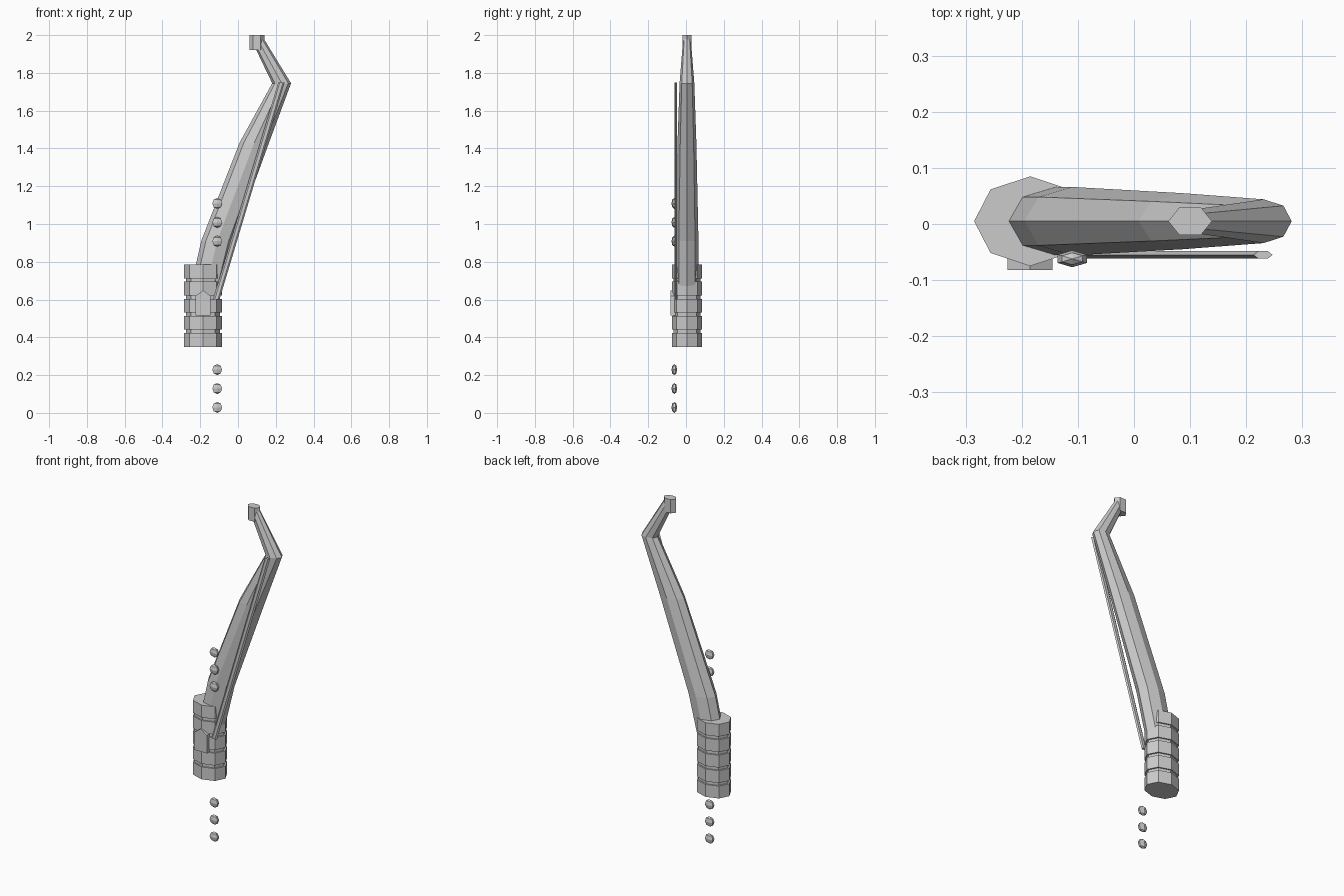
import bpy, bmesh
from math import cos, sin, tau
from mathutils import Matrix

if "Cube" in bpy.data.objects:
    bpy.data.objects.remove(bpy.data.objects["Cube"])


def make(name, bm):
    bmesh.ops.recalc_face_normals(bm, faces=bm.faces)
    mesh = bpy.data.meshes.new(name)
    bm.to_mesh(mesh)
    bm.free()
    ob = bpy.data.objects.new(name, mesh)
    bpy.context.collection.objects.link(ob)
    return ob


def loft(name, rings, sides):
    """Rings are (x, y, z, rx, ry), all level, joined and capped."""
    bm = bmesh.new()
    loops = []
    for x, y, z, rx, ry in rings:
        loops.append([bm.verts.new((x + rx * cos(tau * i / sides),
                                    y + ry * sin(tau * i / sides), z))
                      for i in range(sides)])
    for a, b in zip(loops, loops[1:]):
        for i in range(sides):
            j = (i + 1) % sides
            bm.faces.new((a[i], a[j], b[j], b[i]))
    bm.faces.new(loops[0])
    bm.faces.new(loops[-1])
    return make(name, bm)


# Grip: octagonal bands separated by shallow steps
GX, GY, Z0, Z1, BANDS = -0.185, 0.005, 0.35, 0.785, 5
pitch = (Z1 - Z0) / (BANDS - 0.2)
rings = []
for k in range(BANDS):
    a = Z0 + k * pitch
    b = a + 0.8 * pitch
    rings += [(GX, GY, a, 0.1, 0.08), (GX, GY, b, 0.1, 0.08)]
    if k < BANDS - 1:
        rings += [(GX, GY, b, 0.09, 0.072), (GX, GY, a + pitch, 0.09, 0.072)]
loft("grip", rings, 8)

# Curved limb
loft("limb", [(-0.195, 0.005, 0.55, 0.08, 0.06),
              (-0.11, 0.005, 0.91, 0.085, 0.061),
              (0.086, 0.005, 1.43, 0.078, 0.05),
              (0.231, 0.005, 1.745, 0.05, 0.039),
              (0.1, 0.005, 1.985, 0.034, 0.02)], 8)

# Hexagonal tip
loft("tip", [(0.1, 0.005, z, 0.039, 0.028) for z in (1.92, 2.0)], 6)

# Thin strip along the front of the limb
loft("front_strip", [(-0.115, -0.055, 0.60, 0.017, 0.0075),
                     (0.23, -0.055, 1.75, 0.017, 0.0075)], 6)

# Pointed plate on the grip
bm = bmesh.new()
outline = [(-0.225, 0.515), (-0.145, 0.515), (-0.145, 0.62),
           (-0.185, 0.648), (-0.225, 0.62)]
face = bm.faces.new([bm.verts.new((x, -0.082, z)) for x, z in outline])
ext = bmesh.ops.extrude_face_region(bm, geom=[face], use_keep_orig=True)
for v in ext["geom"]:
    if isinstance(v, bmesh.types.BMVert):
        v.co.y = -0.055
make("grip_plate", bm)

# Beads in two groups of three
for n, z in enumerate((0.029, 0.129, 0.229, 0.909, 1.009, 1.109)):
    bm = bmesh.new()
    bmesh.ops.create_uvsphere(
        bm, u_segments=6, v_segments=4, radius=1,
        matrix=Matrix.Translation((-0.11, -0.062, z)) @ Matrix.Diagonal((0.03, 0.015, 0.029, 1)))
    make(f"bead_{n + 1}", bm)
